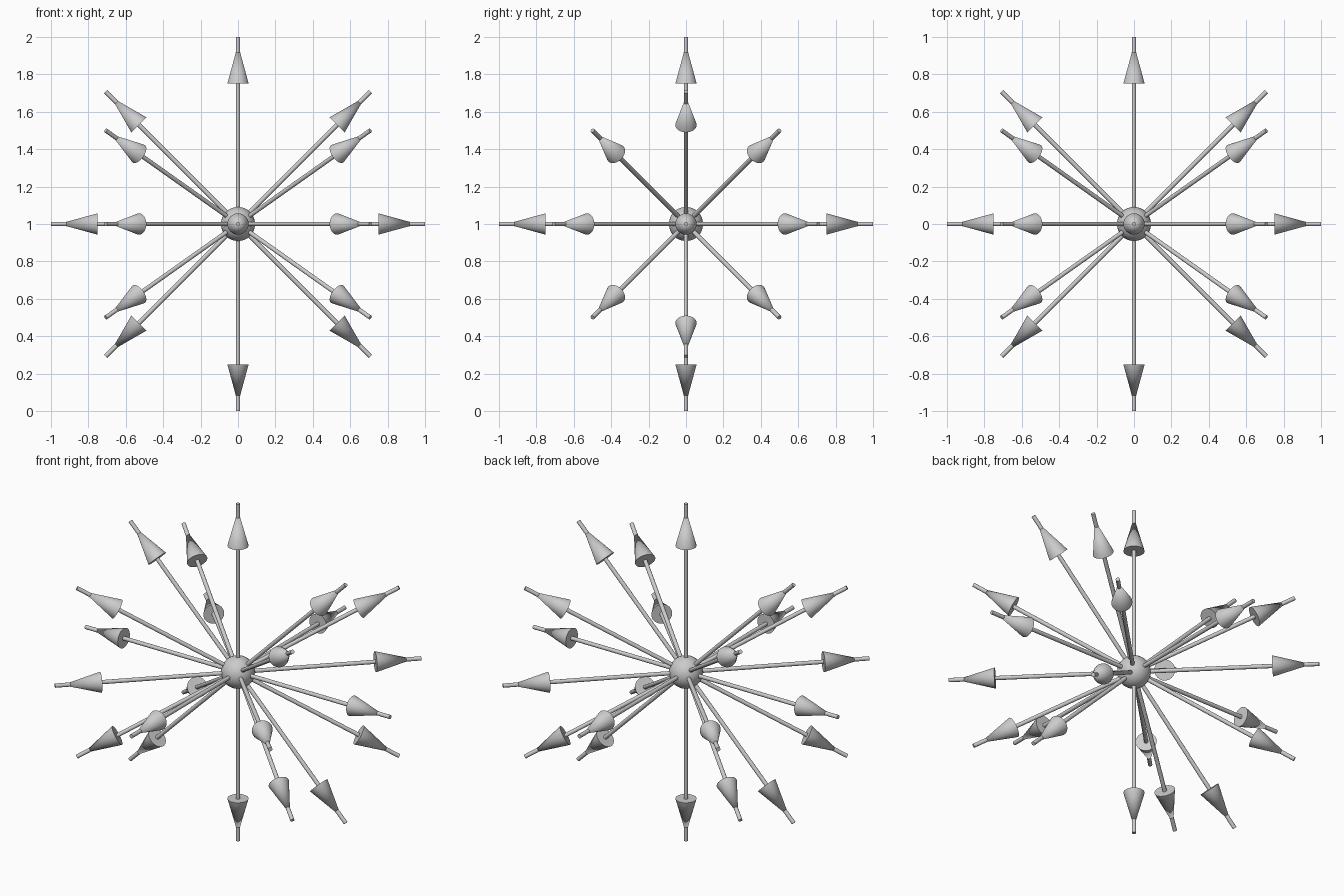
import bpy
from mathutils import Vector
from itertools import product

if "Cube" in bpy.data.objects:
    bpy.data.objects.remove(bpy.data.objects["Cube"])

CENTRE = Vector((0, 0, 1))


def smooth(obj, name):
    obj.name = name
    bpy.ops.object.shade_smooth_by_angle()


def arrow(direction, index):
    d = Vector(direction).normalized()
    rot = d.to_track_quat('Z', 'Y').to_euler()
    # thin rod from the hub to the tip
    bpy.ops.mesh.primitive_cylinder_add(vertices=24, radius=0.0115, depth=1.0,
                                        location=CENTRE + d * 0.5, rotation=rot)
    smooth(bpy.context.object, f"arrow_shaft_{index}")
    # cone head, pierced by the rod
    bpy.ops.mesh.primitive_cone_add(vertices=32, radius1=0.057, radius2=0, depth=0.21,
                                    location=CENTRE + d * 0.855, rotation=rot)
    smooth(bpy.context.object, f"arrow_head_{index}")


# central ball
bpy.ops.mesh.primitive_uv_sphere_add(segments=32, ring_count=16, radius=0.091, location=CENTRE)
smooth(bpy.context.object, "hub_ball")

# main axes, then diagonals in the XZ and XY planes, then the steep diagonals
dirs = []
for s in (1, -1):
    dirs += [(s, 0, 0), (0, s, 0), (0, 0, s)]
for a, b in product((1, -1), repeat=2):
    dirs += [(a, 0, b), (a, b, 0)]
for a, b, c in product((1, -1), repeat=3):
    dirs.append((a * 2 ** 0.5, b, c))

for i, d in enumerate(dirs):
    arrow(d, i + 1)
